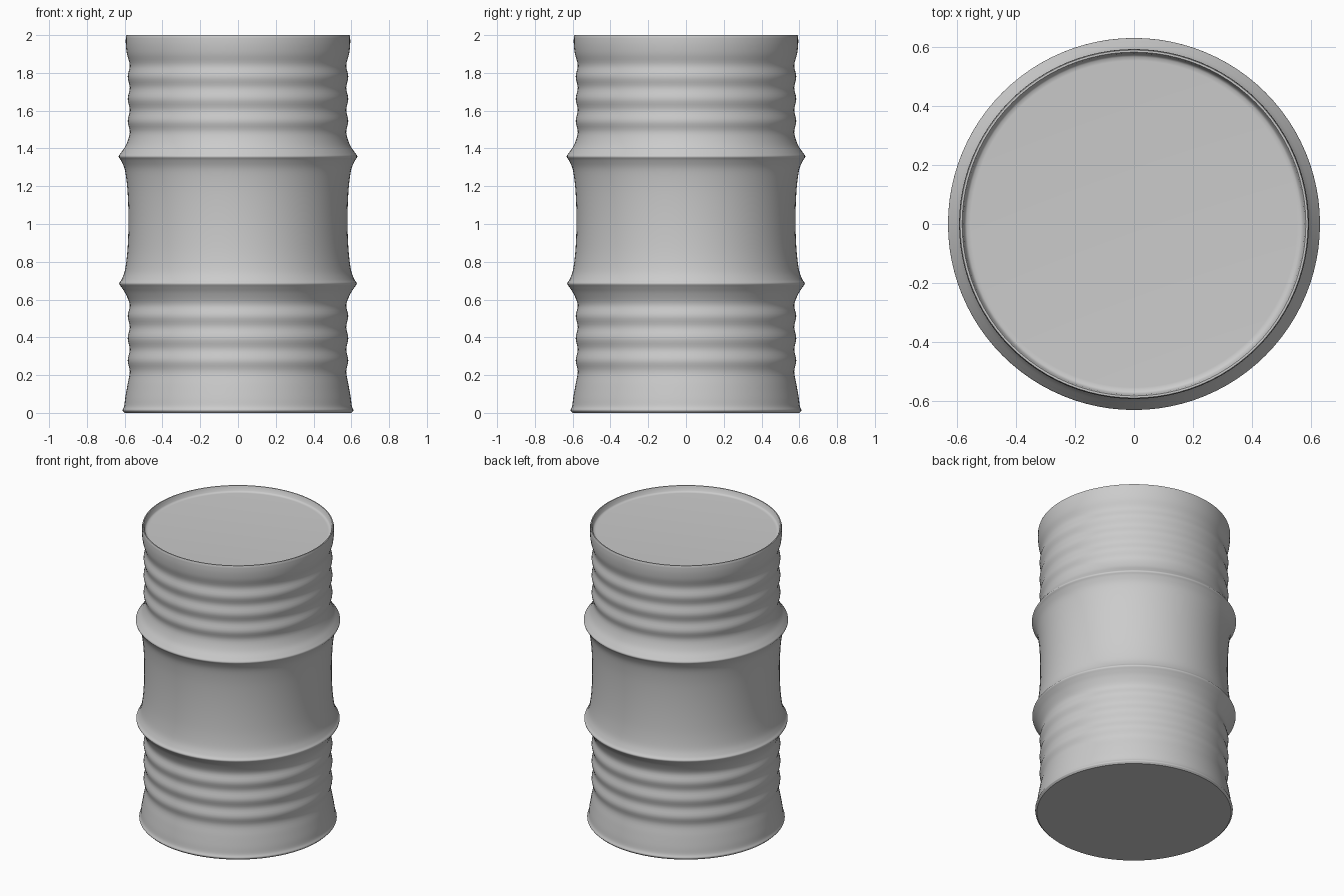
import bpy, bmesh, math
from mathutils import Vector

cube = bpy.data.objects.get("Cube")
if cube:
    bpy.data.objects.remove(cube, do_unlink=True)

SIDES = 96

steel = bpy.data.materials.new("grey steel")
steel.use_nodes = True
grey = (0.6, 0.6, 0.6, 1)
steel.diffuse_color = grey
steel.node_tree.nodes["Principled BSDF"].inputs["Base Color"].default_value = grey


def smooth_path(points, steps=4):
    """Catmull-Rom curve through (radius, height) points."""
    p = [Vector(q) for q in points]
    p = [p[0]] + p + [p[-1]]
    out = []
    for a, b, c, d in zip(p, p[1:], p[2:], p[3:]):
        for i in range(steps):
            t = i / steps
            out.append(0.5 * (2 * b + (c - a) * t + (2 * a - 5 * b + 4 * c - d) * t ** 2
                              + (3 * b - a - 3 * c + d) * t ** 3))
    return out + [p[-1]]


def lathe(name, profile):
    """Spin a profile around z, closing it with a flat disc at each end."""
    bm = bmesh.new()
    rings = []
    for r, z in profile:
        rings.append([bm.verts.new((r * math.cos(a), r * math.sin(a), z))
                      for a in (math.tau * i / SIDES for i in range(SIDES))])
    for low, high in zip(rings, rings[1:]):
        for i in range(SIDES):
            j = (i + 1) % SIDES
            bm.faces.new((low[i], low[j], high[j], high[i]))
    bm.faces.new(rings[0][::-1])
    bm.faces.new(rings[-1])
    mesh = bpy.data.meshes.new(name)
    bm.to_mesh(mesh)
    bm.free()
    mesh.materials.append(steel)
    obj = bpy.data.objects.new(name, mesh)
    bpy.context.collection.objects.link(obj)
    bpy.ops.object.select_all(action='DESELECT')
    bpy.context.view_layer.objects.active = obj
    obj.select_set(True)
    bpy.ops.object.shade_smooth_by_angle(angle=math.radians(40))


def ripples(start):
    """Three shallow corrugations, beginning at a valley."""
    return [(0.573 if i % 2 == 0 else 0.584, start + 0.059 * i) for i in range(7)]


def hoop(z, r):
    """Pointed rolling hoop."""
    return [(r - 0.012, z - 0.02), (r, z), (r - 0.012, z + 0.02)]


# Side wall, from the flared foot up to the rim
wall = [(0.606, 0.006), (0.611, 0.015), (0.603, 0.035), (0.597, 0.08), (0.585, 0.15)]
wall += ripples(0.218)
wall += [(0.595, 0.63)] + hoop(0.685, 0.629)
wall += [(0.6, 0.75), (0.588, 0.83), (0.582, 0.92), (0.58, 1.02),
         (0.582, 1.12), (0.588, 1.21), (0.6, 1.29)]
wall += hoop(1.357, 0.632) + [(0.592, 1.42)]
wall += ripples(1.485)
wall += [(0.588, 1.9), (0.594, 1.95), (0.594, 1.99)]

# Rolled rim and recessed lid
rim = [(0.591, 2.0), (0.584, 2.0), (0.58, 1.992), (0.576, 1.97), (0.568, 1.963), (0.555, 1.962)]

lathe("drum_body", [(0.6, 0)] + smooth_path(wall) + rim)
